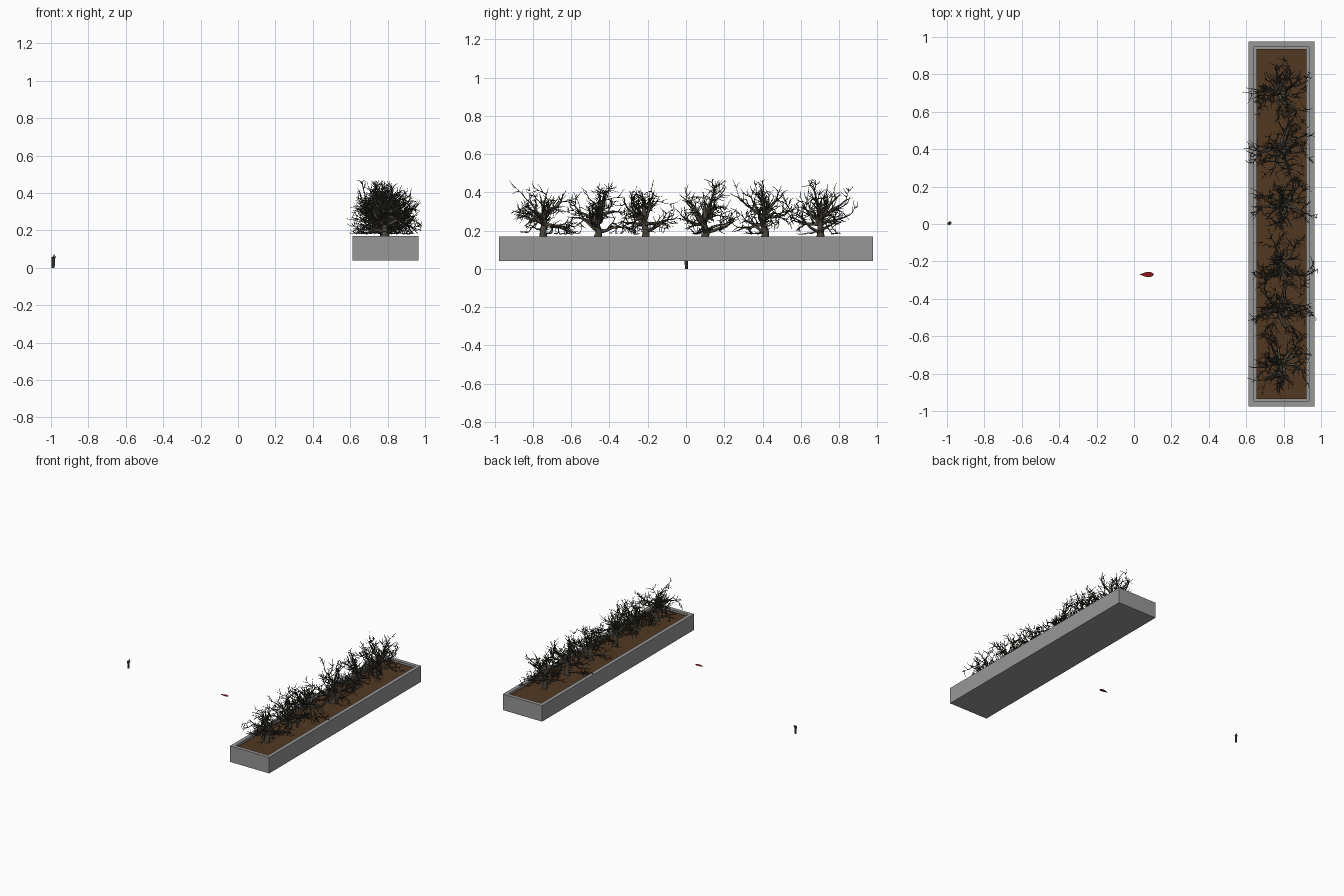
import bpy, bmesh, math, random
from mathutils import Vector, Matrix

if "Cube" in bpy.data.objects:
    bpy.data.objects.remove(bpy.data.objects["Cube"])

random.seed(7)


def material(name, rgb):
    m = bpy.data.materials.new(name)
    m.diffuse_color = (*rgb, 1)
    m.use_nodes = True
    m.node_tree.nodes["Principled BSDF"].inputs["Base Color"].default_value = m.diffuse_color
    return m


concrete = material("concrete grey", (0.31, 0.31, 0.31))
earth = material("soil brown", (0.085, 0.04, 0.016))
bark = material("bark brown", (0.07, 0.06, 0.043))
twig = material("dark twig", (0.04, 0.038, 0.027))
red = material("leaf red", (0.25, 0.008, 0.01))
grey = material("stump grey", (0.08, 0.08, 0.08))


def finish(bm, name, mats, smooth=False):
    me = bpy.data.meshes.new(name)
    bmesh.ops.recalc_face_normals(bm, faces=bm.faces)
    bm.to_mesh(me)
    bm.free()
    for m in mats:
        me.materials.append(m)
    if smooth:
        me.shade_smooth()
    ob = bpy.data.objects.new(name, me)
    bpy.context.collection.objects.link(ob)
    return ob


def tube(bm, pts, radii, sides, mat=0):
    """Tapered tube along pts, ending in a point."""
    ref = (pts[1] - pts[0]).normalized().orthogonal()
    rings = []
    for i, p in enumerate(pts[:-1]):
        d = (pts[i + 1] - pts[max(i - 1, 0)]).normalized()
        u = (ref - d * ref.dot(d)).normalized()
        v = d.cross(u)
        rings.append([bm.verts.new(p + (u * math.cos(a) + v * math.sin(a)) * radii[i])
                      for a in (math.tau * k / sides for k in range(sides))])
    tip = bm.verts.new(pts[-1])
    for k in range(sides):
        j = (k + 1) % sides
        for a, b in zip(rings, rings[1:]):
            bm.faces.new((a[k], a[j], b[j], b[k])).material_index = mat
        bm.faces.new((rings[-1][k], rings[-1][j], tip)).material_index = mat


# planter: box with an inset, recessed top
X0, X1, Y, Z0, Z1 = 0.612, 0.965, 0.977, 0.04, 0.17
bm = bmesh.new()
bmesh.ops.create_cube(bm, size=1, matrix=Matrix.Translation(((X0 + X1) / 2, 0, (Z0 + Z1) / 2))
                      @ Matrix.Diagonal((X1 - X0, 2 * Y, Z1 - Z0, 1)))
top = max(bm.faces, key=lambda f: f.calc_center_median().z)
bmesh.ops.inset_region(bm, faces=[top], thickness=0.042)
inner = bmesh.ops.extrude_face_region(bm, geom=[top])
bmesh.ops.translate(bm, vec=(0, 0, -0.03),
                    verts=[g for g in inner["geom"] if isinstance(g, bmesh.types.BMVert)])
if top.is_valid:
    bm.faces.remove(top)
finish(bm, "planter_box", [concrete])

# soil filling the planter
bm = bmesh.new()
bmesh.ops.create_cube(bm, size=1, matrix=Matrix.Translation(((X0 + X1) / 2, 0, 0.15))
                      @ Matrix.Diagonal((X1 - X0 - 0.084, 2 * Y - 0.084, 0.02, 1)))
finish(bm, "soil", [earth])


# bare shrubs: branches fork recursively inside a low dome
def branch(bm, start, d, length, r, depth, kids):
    n = 5 if depth == 1 else 4
    pts, dirs = [start.copy()], [d]
    for i in range(n):
        wob = Vector([random.uniform(-1, 1) for _ in range(3)])
        d = (d + wob * 0.38 + Vector((0, 0, 0.06))).normalized()
        p = pts[-1] + d * (length / n)
        rad = math.hypot(p.x, p.y)
        if rad > 0.2:
            p.x, p.y = p.x * 0.2 / rad, p.y * 0.2 / rad
            p.z += 0.004
        p.z = min(max(p.z, 0.018 + random.uniform(0, 0.008)), 0.3 + random.uniform(0, 0.008))
        pts.append(p)
        dirs.append(d)
    radii = [max(r * (1 - i / n) ** 0.8, 0.0012) for i in range(n)]
    tube(bm, pts, radii, 5 if depth == 1 else 4, 0 if depth == 1 else 1)
    if depth == 3:
        return
    for c in range(kids[depth - 1]):
        i = random.randint(1, n - 1)
        axis = dirs[i].orthogonal()
        axis.rotate(Matrix.Rotation(random.uniform(0, math.tau), 3, dirs[i]))
        side = Matrix.Rotation(math.radians(random.uniform(35, 70)), 3, axis) @ dirs[i]
        branch(bm, pts[i], side, length * random.uniform(0.4, 0.62),
               max(radii[i] * 0.65, 0.0028), depth + 1, kids)


def shrub(name, loc):
    bm = bmesh.new()
    # trunk
    trunk = [Vector((random.uniform(-.008, .008), random.uniform(-.008, .008), z))
             for z in (-0.01, 0.03, 0.07, 0.11, 0.16, 0.2)]
    tube(bm, trunk, [0.024, 0.018, 0.016, 0.013, 0.008], 7)
    # low spreading branches, then a few rising ones
    for count, elev, length, kids in ((7, (0, 28), 0.185, (5, 4)), (6, (42, 75), 0.19, (4, 3))):
        turn = random.uniform(0, math.tau)
        for k in range(count):
            a = turn + math.tau * k / count + random.uniform(-0.25, 0.25)
            e = math.radians(random.uniform(*elev))
            d = Vector((math.cos(a) * math.cos(e), math.sin(a) * math.cos(e), math.sin(e)))
            start = trunk[random.choice((1, 2, 3) if elev[0] == 0 else (2, 3))]
            branch(bm, start, d, length * random.uniform(0.9, 1.1), 0.0105, 1, kids)
    finish(bm, name, [bark, twig], smooth=True).location = loc


for i, (x, y) in enumerate(((0.785, -0.74), (0.78, -0.46), (0.785, -0.215),
                            (0.79, 0.10), (0.785, 0.41), (0.78, 0.70))):
    shrub(f"shrub_{i + 1}", (x, y, 0.162))

# fallen leaf: flat, mirrored outline pointing to -x
half = [(0.046, 0.006), (0.058, 0.011), (0.075, 0.014), (0.092, 0.012), (0.102, 0.007)]
outline = [(0.028, 0)] + half + [(0.105, 0)] + [(x, -y) for x, y in reversed(half)]
bm = bmesh.new()
bm.faces.new([bm.verts.new((x, y - 0.27, 0.167)) for x, y in outline])
finish(bm, "red_leaf", [red])

# small broken stump with two splinters
bm = bmesh.new()
bmesh.ops.create_cone(bm, cap_ends=True, segments=8, radius1=0.008, radius2=0.0095, depth=0.058,
                      matrix=Matrix.Translation((-0.988, 0.002, 0.029)))
tube(bm, [Vector(p) for p in ((-0.985, 0.003, 0.045), (-0.979, 0.005, 0.055), (-0.972, 0.008, 0.064))],
     [0.006, 0.004], 6)
tube(bm, [Vector(p) for p in ((-0.988, 0.004, 0.052), (-0.986, 0.009, 0.062), (-0.982, 0.016, 0.075))],
     [0.006, 0.004], 6)
finish(bm, "stump", [grey])
